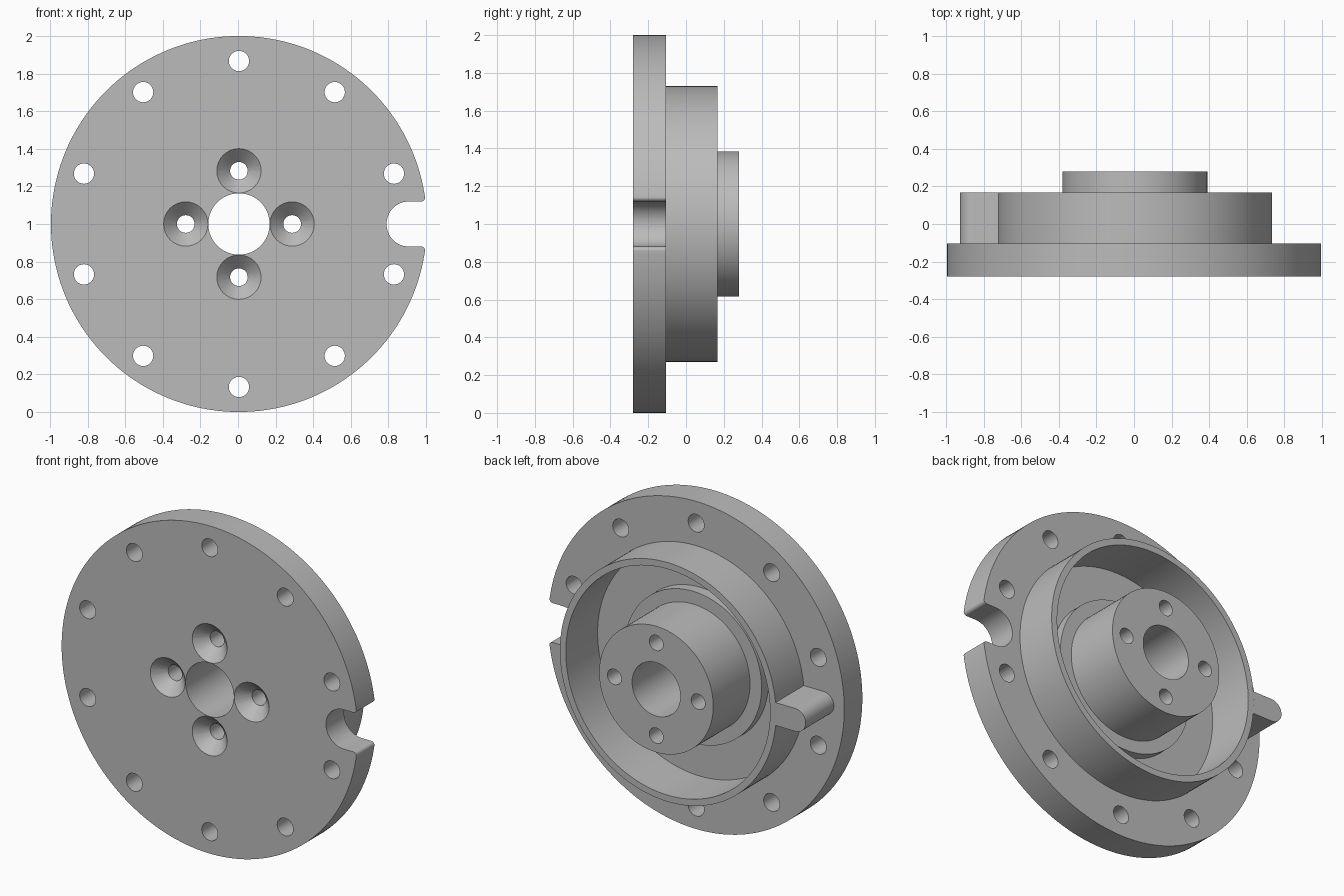
import bpy
import bmesh
from math import cos, sin, pi, radians, asin, sqrt

if "Cube" in bpy.data.objects:
    bpy.data.objects.remove(bpy.data.objects["Cube"])

grey = bpy.data.materials.new("machined grey")
grey.use_nodes = True
colour = (0.5, 0.5, 0.5, 1)
grey.diffuse_color = colour
grey.node_tree.nodes["Principled BSDF"].inputs["Base Color"].default_value = colour

# Depths along y
FRONT, FLANGE, RING, HUB = -0.28, -0.105, 0.167, 0.28
FLOOR, COLLAR = -0.14, -0.075
SHIFT = 0.005


def arc(cx, cz, r, start, end, n):
    """Points on an arc in the x-z plane, angles in radians."""
    return [(cx + r * cos(start + (end - start) * i / n),
             cz + r * sin(start + (end - start) * i / n)) for i in range(n + 1)]


def skin(bm, loops, closed):
    """Join a row of equal loops; cap the ends, or close the row on itself."""
    rows = [[bm.verts.new(p) for p in loop] for loop in loops]
    n = len(rows[0])
    pairs = list(zip(rows, rows[1:]))
    if closed:
        pairs.append((rows[-1], rows[0]))
    else:
        bm.faces.new(rows[0])
        bm.faces.new(rows[-1])
    for a, b in pairs:
        for i in range(n):
            j = (i + 1) % n
            bm.faces.new((a[i], a[j], b[j], b[i]))


def lathe(bm, profile, cx=0, cz=0, n=32, closed=False):
    """Turn (radius, y) points about an axis along y."""
    loops = [[(cx + r * cos(2 * pi * i / n), y, cz + r * sin(2 * pi * i / n))
              for i in range(n)] for r, y in profile]
    skin(bm, loops, closed)


def prism(bm, outline, y0, y1):
    skin(bm, [[(x, y, z) for x, z in outline] for y in (y0, y1)], False)


def make(name, bm):
    bmesh.ops.recalc_face_normals(bm, faces=bm.faces)
    mesh = bpy.data.meshes.new(name)
    bm.to_mesh(mesh)
    bm.free()
    mesh.materials.append(grey)
    ob = bpy.data.objects.new(name, mesh)
    ob.location = (SHIFT, 0, 1)
    bpy.context.collection.objects.link(ob)
    return ob


def activate(ob):
    bpy.ops.object.select_all(action="DESELECT")
    ob.select_set(True)
    bpy.context.view_layer.objects.active = ob


# Turned body: flange, cup wall, collar and hub with a centre bore
bm = bmesh.new()
lathe(bm, [(0.163, FRONT), (1, FRONT), (1, FLANGE), (0.73, FLANGE),
           (0.73, RING), (0.69, RING), (0.69, FLOOR), (0.463, FLOOR),
           (0.463, COLLAR), (0.385, COLLAR), (0.385, HUB), (0.163, HUB)],
      n=160, closed=True)
body = make("flanged_hub", bm)

# Cutter: rim bolt holes, countersunk hub holes and the edge notch
bm = bmesh.new()
for k in range(10):
    a = pi / 2 + k * pi / 5
    lathe(bm, [(0.054, -0.4), (0.054, 0)], 0.867 * cos(a), 0.867 * sin(a))
for k in range(4):
    a = k * pi / 2
    lathe(bm, [(0.138, FRONT - 0.02), (0.047, FRONT + 0.071), (0.047, 0.4)],
          0.283 * cos(a), 0.283 * sin(a))
half, fillet = 0.12, 0.02
fz = half + fillet
fx = sqrt((1 - fillet) ** 2 - fz ** 2)
lower = arc(fx, -fz, fillet, pi / 2, -asin(fz / (1 - fillet)), 8)
lower.append((1.1, lower[-1][1]))
upper = [(x, -z) for x, z in reversed(lower)]
prism(bm, arc(0.905, 0, half, pi / 2, 3 * pi / 2, 32) + lower + upper, -0.4, 0)
cutter = make("hole_cutter", bm)
cutter.hide_render = True

activate(body)
cut = body.modifiers.new("holes", "BOOLEAN")
cut.operation = "DIFFERENCE"
cut.solver = "EXACT"
cut.object = cutter
bpy.ops.object.modifier_apply(modifier=cut.name)
bpy.data.objects.remove(cutter)

# Round-ended locating rib on the outside of the cup wall
bm = bmesh.new()
w = 0.07
base = asin(w / 0.73)
prism(bm, arc(-0.93 + w, 0, w, pi / 2, 3 * pi / 2, 24)
      + arc(0, 0, 0.73, pi + base, pi - base, 6), FLANGE, RING)
rib = make("locating_rib", bm)

for ob in (body, rib):
    activate(ob)
    bpy.ops.object.shade_smooth_by_angle(angle=radians(30))
